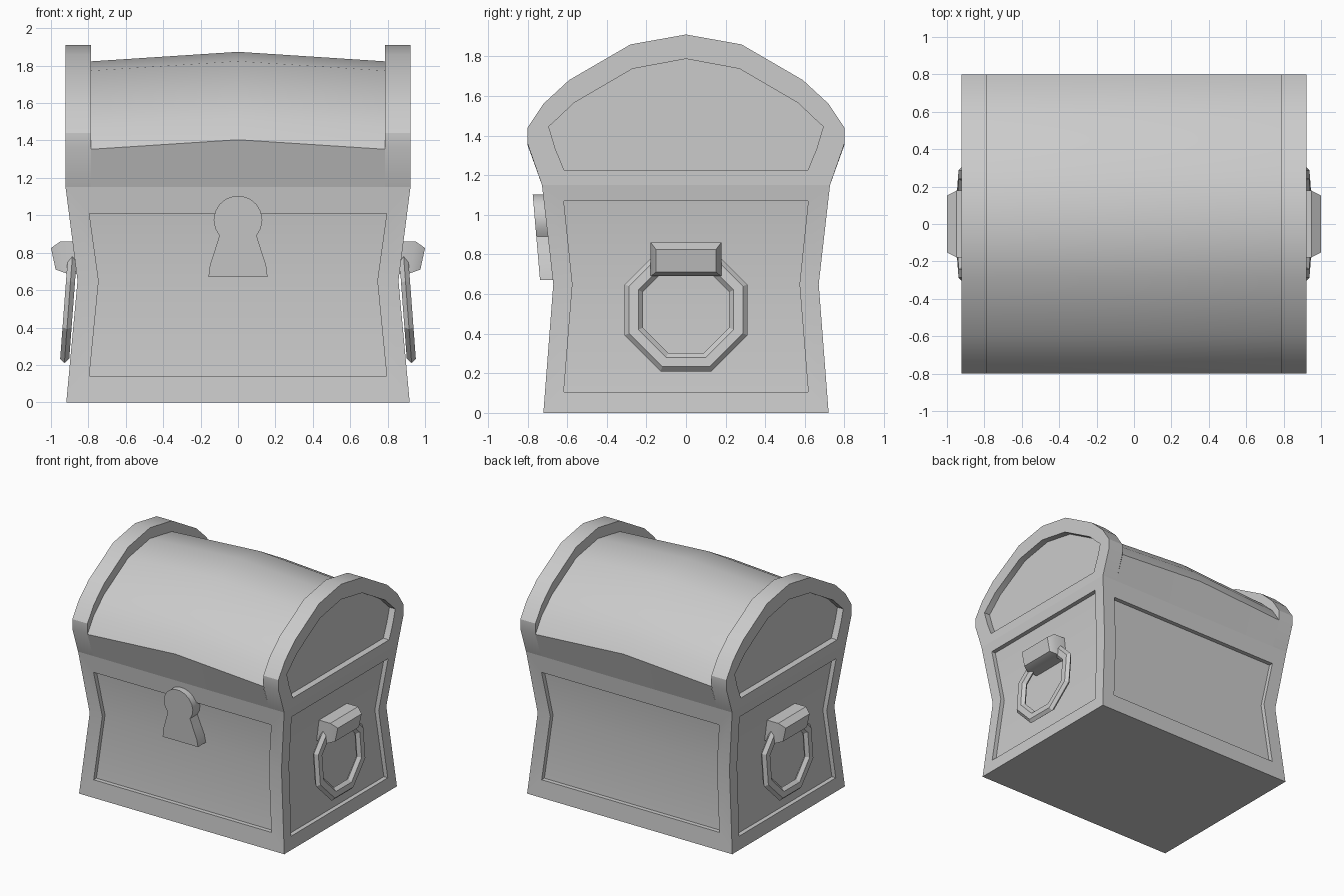
import bpy, bmesh
from math import sin, cos, tan, pi, radians

if "Cube" in bpy.data.objects:
    bpy.data.objects.remove(bpy.data.objects["Cube"])


def finish(bm, name):
    """Clean a bmesh, turn it into an object and shade it with sharp edges kept."""
    bmesh.ops.remove_doubles(bm, verts=bm.verts, dist=0.0005)
    bmesh.ops.recalc_face_normals(bm, faces=bm.faces)
    me = bpy.data.meshes.new(name)
    bm.to_mesh(me)
    bm.free()
    ob = bpy.data.objects.new(name, me)
    bpy.context.collection.objects.link(ob)
    bpy.ops.object.select_all(action='DESELECT')
    ob.select_set(True)
    bpy.context.view_layer.objects.active = ob
    bpy.ops.object.shade_smooth_by_angle(angle=radians(30))
    return ob


def loft(bm, loops, caps=(True, True), ring=False):
    """Skin a list of equal-length closed loops."""
    vs = [[bm.verts.new(p) for p in lp] for lp in loops]
    pairs = list(zip(vs, vs[1:])) + ([(vs[-1], vs[0])] if ring else [])
    for a, b in pairs:
        for i in range(len(a)):
            j = (i + 1) % len(a)
            bm.faces.new((a[i], a[j], b[j], b[i]))
    if caps[0]:
        bm.faces.new(vs[0])
    if caps[1]:
        bm.faces.new(vs[-1])
    return vs


# Waisted body with a recessed panel on each of the four sides
WAIST = 0.65


def flare(z, bottom, mid, top):
    return bottom + (mid - bottom) * z / WAIST if z < WAIST else mid + (top - mid) * (z - WAIST) / 0.5


def hx(z):
    return flare(z, 0.918, 0.858, 0.922)


def hy(z):
    return flare(z, 0.72, 0.67, 0.727)


def outline(rows):
    """rows: (half width, z) bottom, waist, top -> closed loop of six points."""
    return [(w, z) for w, z in rows] + [(-w, z) for w, z in reversed(rows)]


bm = bmesh.new()
levels = (0, WAIST, 1.15)
front_in = outline([(0.795, 0.14), (0.745, WAIST), (0.795, 1.01)])
side_in = outline([(0.617, 0.105), (0.573, WAIST), (0.617, 1.07)])
for s in (-1, 1):
    for width, inner, place in (
            (hx, front_in, lambda u, z, d: (u, s * (hy(z) - d), z)),
            (hy, side_in, lambda u, z, d: (s * (hx(z) - d), u, z))):
        outer = outline([(width(z), z) for z in levels])
        v = loft(bm, [[place(u, z, 0) for u, z in outer],
                      [place(u, z, 0) for u, z in inner],
                      [place(u, z, 0.035) for u, z in inner]], (False, False))[-1]
        bm.faces.new((v[0], v[1], v[4], v[5]))
        bm.faces.new((v[1], v[2], v[3], v[4]))
for z in (0, 1.15):
    bm.faces.new([bm.verts.new((a * hx(z), b * hy(z), z)) for a, b in ((-1, -1), (1, -1), (1, 1), (-1, 1))])
finish(bm, "chest_body")


# Lid: two raised end caps with recessed panels, and a sagging barrel between
def mirror_profile(half):
    return half + [(-y, z) for y, z in reversed(half) if y > 0]


ARCH = [(0.80, 1.44), (0.72, 1.56), (0.59, 1.68), (0.28, 1.86), (0, 1.91)]
cap_outer = mirror_profile([(0.727, 1.15), (0.80, 1.36)] + ARCH)
cap_inner = mirror_profile([(0.615, 1.225), (0.66, 1.335), (0.693, 1.445), (0.66, 1.475),
                            (0.565, 1.565), (0.27, 1.737), (0, 1.787)])
for s, side in ((-1, "left"), (1, "right")):
    bm = bmesh.new()
    loft(bm, [[(s * x, y, z) for y, z in prof] for x, prof in
              ((0.787, cap_outer), (0.922, cap_outer), (0.922, cap_inner), (0.87, cap_inner))])
    finish(bm, side + "_lid_end")

bm = bmesh.new()
loft(bm, [[(x, y, z) for y, z in mirror_profile([(0.727, 1.15)] + [(y, z - drop) for y, z in ARCH])]
          for x, drop in ((-0.787, 0.087), (0, 0.036), (0.787, 0.087))], (False, False))
finish(bm, "lid_barrel")

# Keyhole plate leaning with the front of the body
head = [(0.13 * sin(a), 0.975 + 0.13 * cos(a)) for a in [radians(-130 + 20 * i) for i in range(14)]]
plate = [(-0.158, 0.67), (-0.15, 0.735), (-0.125, 0.81)] + head + [(0.125, 0.81), (0.15, 0.735), (0.158, 0.67)]
bm = bmesh.new()
loft(bm, [[(x, -(y0 + (z - 0.67) * 0.085), z) for x, z in plate] for y0 in (0.63, 0.737)])
finish(bm, "keyhole_plate")

# Handles: octagonal ring hanging from a bevelled block on each side
for s, side in ((-1, "left"), (1, "right")):
    bm = bmesh.new()
    loops = []
    for k in range(8):
        a = (k + 0.5) * pi / 4
        loop = []
        for j in range(6):
            b = j * pi / 3
            r = (0.264 + 0.046 * cos(b)) / cos(pi / 8)
            z = 0.52 + r * sin(a)
            loop.append((s * (0.905 - (z - 0.52) * 0.075 + 0.028 * sin(b)), r * cos(a), z))
        loops.append(loop)
    loft(bm, loops, (False, False), ring=True)
    finish(bm, side + "_handle_ring")

    bm = bmesh.new()
    loft(bm, [[(s * xt, -w, zt), (s * xt, w, zt), (s * xb, w, zb), (s * xb, -w, zb)]
              for xt, zt, xb, zb, w in ((0.84, 0.86, 0.82, 0.69, 0.178),
                                        (0.95, 0.86, 0.92, 0.69, 0.178),
                                        (1.0, 0.825, 0.975, 0.71, 0.152))])
    finish(bm, side + "_handle_block")
